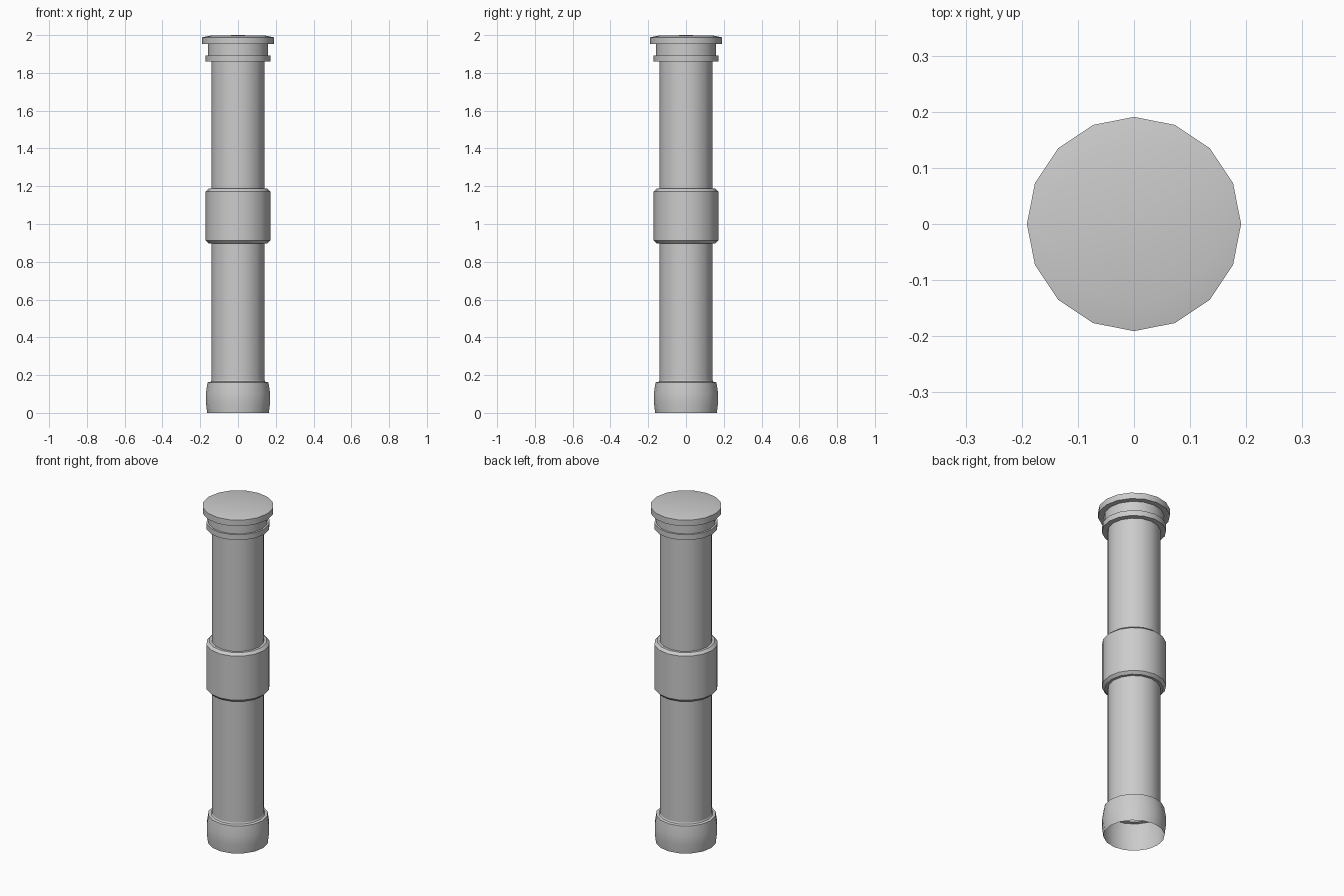
import bpy, bmesh
from math import cos, sin, pi, radians

if "Cube" in bpy.data.objects:
    bpy.data.objects.remove(bpy.data.objects["Cube"])

SIDES = 16


def lathe(name, profile):
    """Revolve a bottom-to-top (radius, z) profile as an open shell."""
    bm = bmesh.new()
    rings = []
    for r, z in profile:
        if r == 0:
            rings.append([bm.verts.new((0, 0, z))] * SIDES)
        else:
            rings.append([bm.verts.new((r * cos(2 * pi * i / SIDES),
                                        r * sin(2 * pi * i / SIDES), z))
                          for i in range(SIDES)])
    for low, high in zip(rings, rings[1:]):
        for i in range(SIDES):
            j = (i + 1) % SIDES
            corners = [low[i], low[j], high[j], high[i]]
            bm.faces.new(list(dict.fromkeys(corners)))
    mesh = bpy.data.meshes.new(name)
    bm.to_mesh(mesh)
    bm.free()
    obj = bpy.data.objects.new(name, mesh)
    bpy.context.collection.objects.link(obj)
    bpy.ops.object.select_all(action='DESELECT')
    obj.select_set(True)
    bpy.context.view_layer.objects.active = obj
    bpy.ops.object.shade_smooth_by_angle(angle=radians(30))
    return obj


SHAFT = 0.141

# Bulging base collar, open underneath
lathe("base_collar", [(0.163, 0), (0.17, 0.055), (0.17, 0.105), (0.161, 0.162),
                      (0.145, 0.165), (SHAFT, 0.172)])

# Lower and upper pillar shafts
lathe("lower_shaft", [(SHAFT, 0.172), (SHAFT, 0.897)])
lathe("upper_shaft", [(SHAFT, 1.187), (SHAFT, 1.86)])

# Chamfered band around the middle
lathe("middle_band", [(SHAFT, 0.897), (0.156, 0.897), (0.171, 0.912),
                      (0.171, 1.173), (0.156, 1.187), (SHAFT, 1.187)])

# Capital: thin ring, recessed neck and overhanging cap
lathe("capital_ring", [(SHAFT, 1.86), (0.171, 1.86), (0.171, 1.892), (0.16, 1.892)])
lathe("capital_neck", [(0.16, 1.892), (0.16, 1.952)])
lathe("capital_cap", [(0.16, 1.952), (0.191, 1.952), (0.191, 1.988),
                      (0.147, 1.997), (0, 2.0)])
